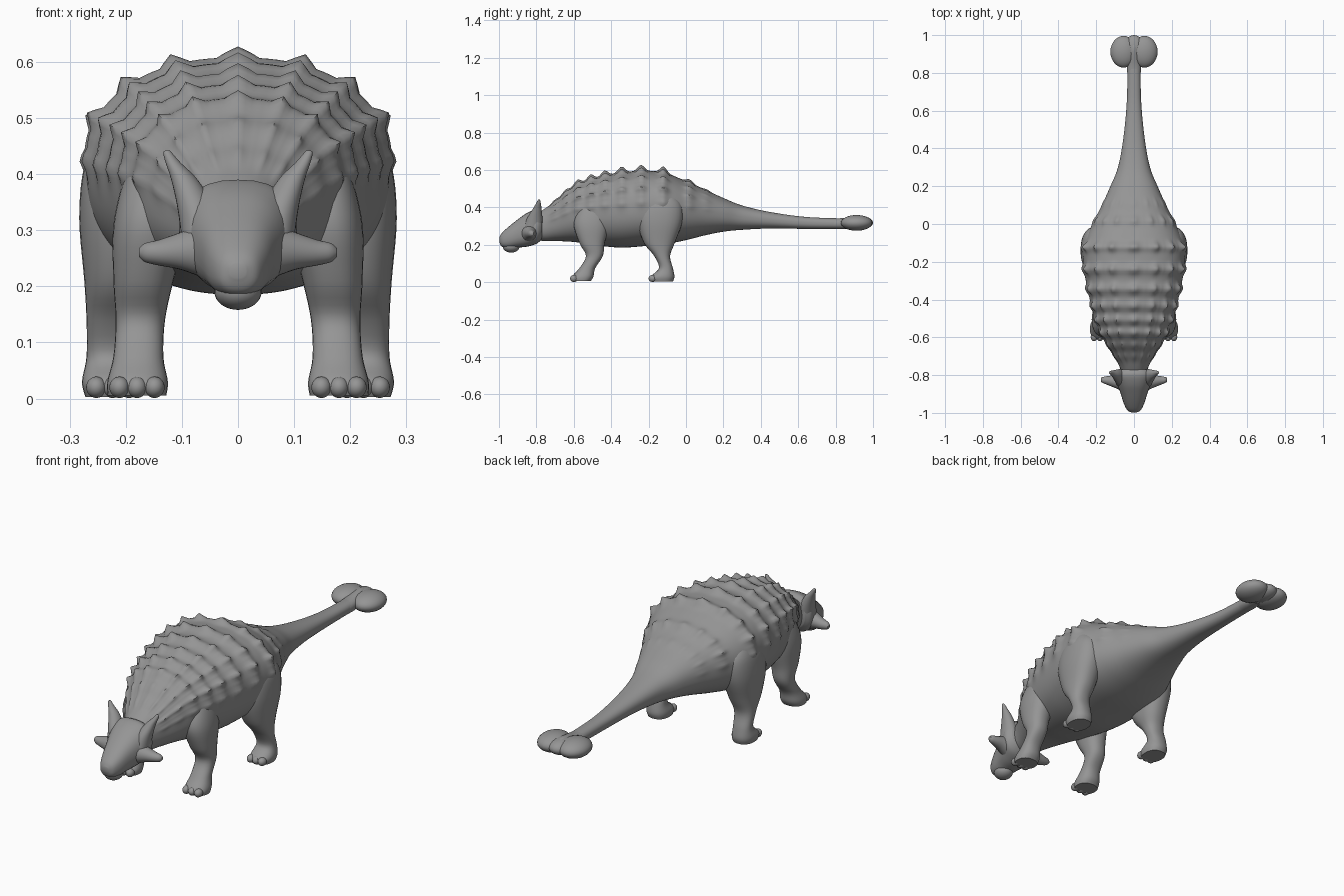
import bpy, bmesh, math
from mathutils import Matrix

cube = bpy.data.objects.get("Cube")
if cube:
    bpy.data.objects.remove(cube)

hide = bpy.data.materials.new("hide_grey")
hide.use_nodes = True
GREY = (0.3, 0.3, 0.3, 1)
hide.diffuse_color = GREY
hide.node_tree.nodes["Principled BSDF"].inputs["Base Color"].default_value = GREY


def spline(keys, steps):
    """Smooth rows of numbers between the key rows."""
    rows = []
    for i in range(len(keys) - 1):
        a, b = keys[max(i - 1, 0)], keys[i]
        c, d = keys[i + 1], keys[min(i + 2, len(keys) - 1)]
        for k in range(steps):
            t = k / steps
            rows.append([q + t * (r - p) / 2 + t * t * (p - 2.5 * q + 2 * r - s / 2)
                         + t ** 3 * (1.5 * (q - r) + (s - p) / 2)
                         for p, q, r, s in zip(a, b, c, d)])
    return rows + [list(keys[-1])]


def loft(bm, keys, place, power=2.3, steps=5, segments=28, bump=None):
    """Skin rounded sections; each key is (position, u0, u1, v0, v1)."""
    rings = []
    for t, u0, u1, v0, v1 in spline(keys, steps):
        ring = []
        for k in range(segments):
            phi = 2 * math.pi * k / segments
            s, c = math.sin(phi), math.cos(phi)
            du = math.copysign(abs(s) ** (2 / power), s)
            dv = math.copysign(abs(c) ** (2 / power), c)
            lift = bump(t, math.atan2(s, c)) if bump else 0
            u = (u0 + u1) / 2 + du * (u1 - u0) / 2 + s * lift
            v = (v0 + v1) / 2 + dv * (v1 - v0) / 2 + c * lift
            ring.append(bm.verts.new(place(t, u, v)))
        rings.append(ring)
    for a, b in zip(rings, rings[1:]):
        for k in range(segments):
            n = (k + 1) % segments
            bm.faces.new((a[k], a[n], b[n], b[k]))
    bm.faces.new(rings[0])
    bm.faces.new(rings[-1])


def along_y(t, u, v):
    return (u, t, v)


def ball(bm, centre, size):
    m = Matrix.Translation(centre) @ Matrix.Diagonal((*size, 1))
    bmesh.ops.create_uvsphere(bm, u_segments=28, v_segments=16, radius=1, matrix=m)


def finish(name, bm):
    bmesh.ops.recalc_face_normals(bm, faces=bm.faces)
    mesh = bpy.data.meshes.new(name)
    bm.to_mesh(mesh)
    bm.free()
    mesh.materials.append(hide)
    mesh.shade_smooth()
    mesh.set_sharp_from_angle(angle=math.radians(55))
    bpy.context.collection.objects.link(bpy.data.objects.new(name, mesh))


# Armour: bands across the back, each a low ridge with a row of knobs
BANDS = [(-.7, .4), (-.645, .6), (-.58, .9), (-.51, 1), (-.435, 1),
         (-.345, 1.1), (-.24, 1.1), (-.12, 1.1), (.02, .6), (.11, .2)]


def armour(y, phi):
    angle = abs(math.degrees(phi))
    fade = min(1, max(0, (95 - angle) / 25))
    knob = max(0, math.cos(math.radians(angle * 360 / 21))) ** 1.5
    ridge = sum(h * math.exp(-((y - c) / .024) ** 2) for c, h in BANDS)
    return fade * ridge * (.012 + .018 * knob)


# Torso and tail: position, half width, underside, top
TORSO = [(-.82, .06, .23, .35), (-.76, .075, .22, .39), (-.7, .105, .22, .43),
         (-.6, .165, .215, .51), (-.5, .205, .2, .55), (-.35, .245, .185, .585),
         (-.2, .27, .195, .595), (-.1, .265, .205, .58), (0, .22, .225, .54),
         (.1, .17, .25, .495), (.2, .125, .27, .45), (.3, .085, .28, .41),
         (.45, .057, .287, .375), (.65, .038, .285, .348), (.88, .034, .285, .34)]
body = bmesh.new()
loft(body, [(y, -w, w, lo, hi) for y, w, lo, hi in TORSO], along_y,
     steps=11, segments=120, bump=armour)
finish("body_and_tail", body)

# Legs: height, inner x, outer x, front y, back y
FORE = [(.005, .128, .232, -.605, -.51), (.03, .125, .233, -.61, -.495),
        (.075, .133, .222, -.57, -.485), (.14, .13, .218, -.535, -.445),
        (.21, .115, .222, -.57, -.435), (.31, .09, .222, -.6, -.41),
        (.4, .09, .2, -.57, -.42), (.45, .11, .17, -.53, -.45)]
HIND = [(.003, .175, .272, -.185, -.07), (.03, .172, .278, -.19, -.062),
        (.075, .182, .27, -.145, -.07), (.14, .175, .27, -.17, -.085),
        (.21, .15, .274, -.225, -.06), (.32, .13, .283, -.26, -.02),
        (.41, .13, .275, -.25, -.02), (.47, .14, .25, -.2, -.06)]
for side, hand in ((1, "left"), (-1, "right")):
    for keys, end in ((FORE, "front"), (HIND, "hind")):
        leg = bmesh.new()
        loft(leg, keys, lambda t, u, v: (side * u, v, t))
        # Three blunt toes
        z, inner, outer, front, back = keys[0]
        for k in (.2, .5, .8):
            x = inner + k * (outer - inner)
            ball(leg, (side * x, front + .007, .02), (.018, .022, .019))
        finish(f"{end}_{hand}_leg", leg)

# Head: wedge skull and lower beak
SKULL = [(-.998, .014, .215, .24), (-.985, .036, .19, .262), (-.95, .054, .18, .295),
         (-.9, .07, .185, .335), (-.85, .088, .19, .37), (-.8, .105, .205, .39),
         (-.77, .085, .23, .38)]
head = bmesh.new()
loft(head, [(y, -w, w, lo, hi) for y, w, lo, hi in SKULL], along_y, power=2.4)
ball(head, (0, -.935, .19), (.042, .045, .032))
finish("head", head)

# Crown horns rise along z, cheek horns reach out along x
CROWN = [(.28, .03, .1, -.87, -.77), (.34, .042, .108, -.85, -.768),
         (.39, .072, .119, -.82, -.772), (.42, .102, .129, -.802, -.776),
         (.437, .117, .133, -.793, -.779), (.442, .122, .13, -.789, -.782)]
CHEEK = [(.05, -.89, -.79, .21, .315), (.1, -.868, -.8, .229, .297),
         (.14, -.852, -.805, .237, .283), (.165, -.842, -.81, .243, .277),
         (.176, -.833, -.815, .252, .268)]
for side, hand in ((1, "left"), (-1, "right")):
    crown, cheek = bmesh.new(), bmesh.new()
    loft(crown, CROWN, lambda t, u, v: (side * u, v, t), power=2)
    loft(cheek, CHEEK, lambda t, u, v: (side * t, u, v), power=2)
    finish(f"{hand}_crown_horn", crown)
    finish(f"{hand}_cheek_horn", cheek)

# Tail club: two flattened lobes meeting at a central crease
club = bmesh.new()
for side in (1, -1):
    ball(club, (side * .055, .912, .317), (.07, .084, .042))
ball(club, (0, .93, .318), (.055, .07, .036))
loft(club, [(.78, -.034, .034, .285, .34), (.84, -.036, .036, .285, .343),
            (.93, -.022, .022, .29, .357), (.98, -.008, .008, .3, .335)], along_y)
finish("tail_club", club)
